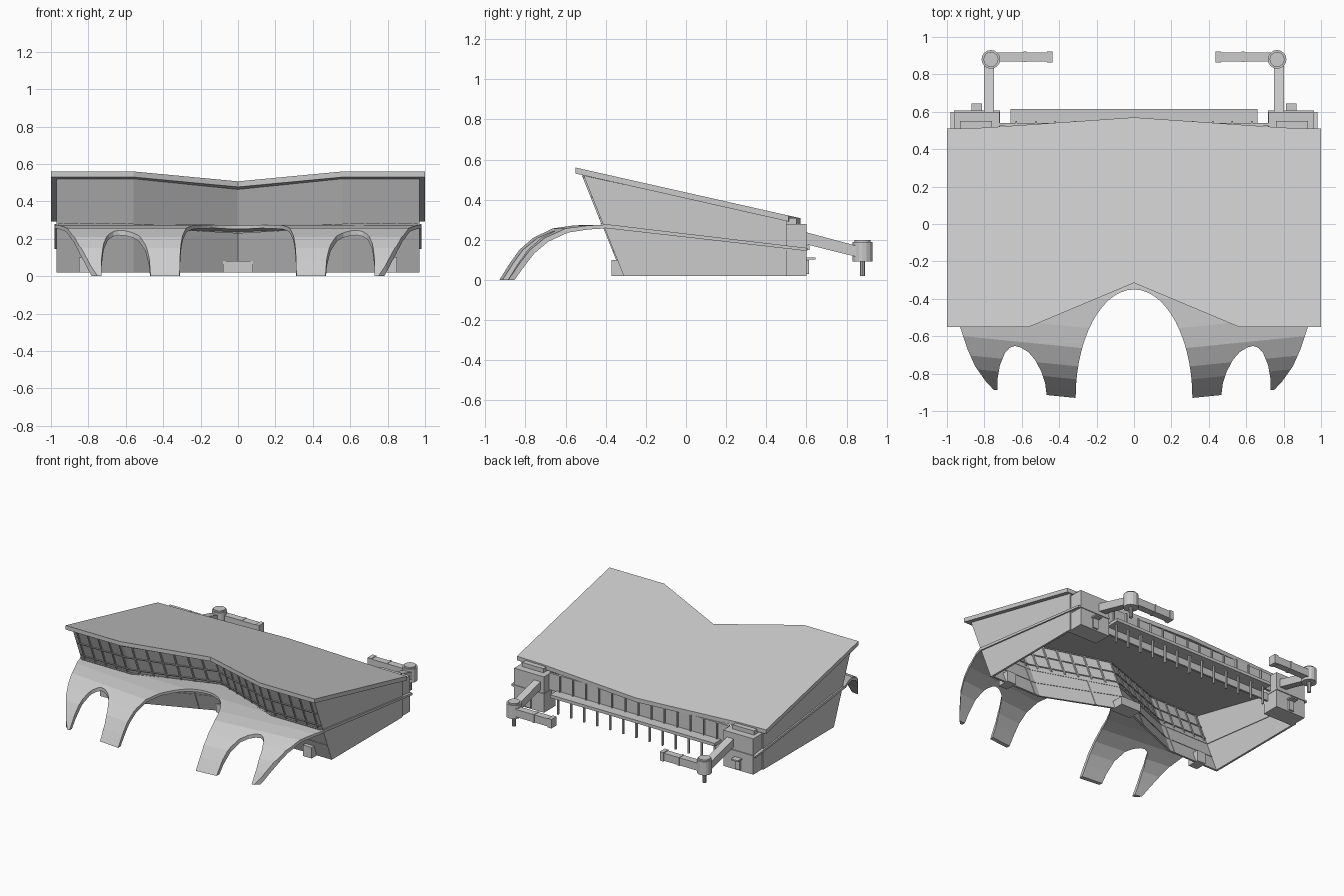
import bpy, bmesh, math
from mathutils import Vector

if "Cube" in bpy.data.objects:
    bpy.data.objects.remove(bpy.data.objects["Cube"])


def finish(name, bm):
    bmesh.ops.recalc_face_normals(bm, faces=bm.faces)
    me = bpy.data.meshes.new(name)
    bm.to_mesh(me)
    bm.free()
    ob = bpy.data.objects.new(name, me)
    bpy.context.collection.objects.link(ob)
    return ob


def loft(name, rings):
    """Solid through a list of closed rings, capped at both ends."""
    bm = bmesh.new()
    vs = [[bm.verts.new(p) for p in r] for r in rings]
    n = len(rings[0])
    for a, b in zip(vs, vs[1:]):
        for i in range(n):
            j = (i + 1) % n
            bm.faces.new((a[i], a[j], b[j], b[i]))
    bm.faces.new(vs[0])
    bm.faces.new(vs[-1])
    return finish(name, bm)


def box(name, x0, x1, y0, y1, z0, z1):
    ring = [(x0, y0), (x1, y0), (x1, y1), (x0, y1)]
    return loft(name, [[(x, y, z) for x, y in ring] for z in (z0, z1)])


def side_prism(name, x0, x1, yz):
    return loft(name, [[(x, y, z) for y, z in yz] for x in (x0, x1)])


def cylinder(name, x, y, z0, z1, r, n=16):
    ring = [(x + r * math.cos(2 * math.pi * i / n), y + r * math.sin(2 * math.pi * i / n)) for i in range(n)]
    return loft(name, [[(px, py, z) for px, py in ring] for z in (z0, z1)])


# Leaning front wall that folds inward to the middle
def front_y(x):
    return -0.51 + max(0, 0.23 * (1 - abs(x) / 0.56))


def level(z0, slope):
    """Height on the front wall where it meets the plane z = z0 - slope * y."""
    return lambda x: (z0 - slope * (front_y(x) + 0.208)) / (1 - 0.4 * slope)


def strip(name, xs, low, high, out=0.0, thick=0.015):
    rings = []
    for x in xs:
        ring = []
        for f in (low, high):
            z = f(x)
            y = front_y(x) + 0.4 * (0.52 - z) - out
            ring.append([(x, y, z), (x, y + thick, z)])
        rings.append(ring[0] + ring[1][::-1])
    return loft(name, rings)


# Roof slab with a notched front and slightly pointed back
plan = [(-1, -.55), (-.56, -.55), (0, -.315), (.56, -.55), (1, -.55),
        (1, .51), (.8, .515), (0, .57), (-.8, .515), (-1, .51)]
roof_z = lambda y: 0.56 - 0.2252 * (y + 0.55)
loft("roof", [[(x, y, roof_z(y) - d) for x, y in plan] for d in (0.03, 0)])

# Front wall: lower wall, sloping floor band, glazing
folds = [-.96, -.56, 0, .56, .96]
under_roof = level(0.406, 0.225)
band_top = level(0.227, 0.129)
band_low = level(0.207, 0.129)
ground = lambda x: 0.02
strip("lower_front_wall", folds, ground, band_low)
strip("front_band", folds, band_low, band_top, 0.012, 0.03)
strip("front_glazing", folds, band_top, under_roof)
for t in (0.12, 0.55, 0.97):
    mid = lambda x, t=t: band_top(x) + (under_roof(x) - band_top(x)) * t
    strip("glazing_rail", folds, lambda x: mid(x) - .004, lambda x: mid(x) + .004, 0.008, 0.03)
for i in range(-11, 12):
    x = i * 0.085
    strip("glazing_mullion", [x - .004, x + .004], band_top, under_roof, 0.008, 0.03)
for x in (-.6, -.2, .2, .6):
    strip("lower_wall_post", [x - .005, x + .005], ground, band_low, 0.006, 0.025)
strip("lower_wall_rail", folds, lambda x: .14, lambda x: .147, 0.005, 0.024)

# Entrance boxes
box("middle_entrance", -.08, .08, -.14, -.03, .02, .08)

# Arched canopy: curved shell trimmed by a plan outline
top = [(-.93, -.004), (-.88, .08), (-.83, .15), (-.76, .21), (-.66, .257), (-.55, .272), (-.4, .275), (-.1, .248)]
low = [(-.1, .23), (-.4, .257), (-.55, .252), (-.65, .236), (-.745, .19), (-.81, .132), (-.855, .07), (-.902, -.004)]
rings = []
for x in (-1, 0, 1):
    bend = 0.1 * (abs(x) - 0.31)
    rings.append([(x, y + (bend if y < -.5 else 0), max(z, 0)) for y, z in top + low])
canopy = loft("arched_canopy", rings)
half = [(.56, -.406), (.98, -.406), (.97, -.45), (.93, -.55), (.89, -.67), (.85, -.76), (.79, -.845),
        (.737, -.9), (.731, -.9), (.73, -.83), (.717, -.755), (.69, -.69), (.665, -.662), (.638, -.652),
        (.605, -.66), (.565, -.685), (.53, -.725), (.495, -.79), (.475, -.85), (.462, -.96), (.315, -.96)]
half += [(.312 * math.cos(a), -.93 + .58 * math.sin(a)) for a in (math.pi * k / 28 for k in range(14))]
outline = [(0, -.176)] + half + [(0, -.35)] + [(-x, y) for x, y in reversed(half)]
cutter = loft("canopy_outline", [[(x, y, z) for x, y in outline] for z in (-.2, .5)])
mod = canopy.modifiers.new("trim", 'BOOLEAN')
mod.operation = 'INTERSECT'
mod.object = cutter
mod.solver = 'EXACT'
bpy.context.view_layer.objects.active = canopy
bpy.ops.object.modifier_apply(modifier="trim")
bpy.data.objects.remove(cutter)

# Back: glazing, ledge, lower wall and posts
box("back_glazing", -.72, .72, .525, .54, .165, .287)
box("back_ledge", -.66, .66, .47, .615, .15, .172)
box("back_lower_wall", -.72, .72, .5, .515, .1, .155)
for i in range(-6, 7):
    x = i * 0.105
    box("back_mullion", x - .004, x + .004, .515, .552, .17, .287)
    box("back_post", x - .005, x + .005, .56, .575, .02, .155)

for s in (-1, 1):
    # Side walls with a stepped band
    side_prism("side_wall", s * .955, s * .97,
               [(-.51, .52), (-.31, .02), (.5, .02), (.5, .297)])
    side_prism("side_band", s * .95, s * .98, [(-.414, .28), (-.406, .259), (.6, .145), (.6, .16)])
    box("side_entrance", s * .78, s * .85, -.37, -.28, .02, .1)

    # Corner towers
    box("corner_tower", s * .72, s * .96, .47, .6, .02, .28)
    box("tower_band", s * .717, s * .963, .467, .606, .147, .16)
    box("tower_cap", s * .76, s * .93, .48, .55, .28, .31)
    box("tower_awning", s * .812, s * .868, .6, .645, .103, .113)
    box("tower_door", s * .82, s * .86, .6, .612, .03, .1)

    # Boarding bridges: sloped arm, turning drum, level arm
    side_prism("bridge_ramp", s * .748, s * .802, [(.59, .24), (.59, .18), (.88, .108), (.88, .162)])
    cylinder("bridge_drum", s * .765, .88, .092, .19, .05)
    cylinder("drum_cap", s * .765, .88, .19, .2, .04)
    cylinder("drum_column", s * .765, .88, .02, .1, .013, 10)
    box("bridge_arm", s * .46, s * .76, .868, .918, .11, .165)
    box("bridge_collar", s * .575, s * .59, .865, .921, .107, .168)
    box("bridge_head", s * .435, s * .465, .864, .922, .105, .17)
